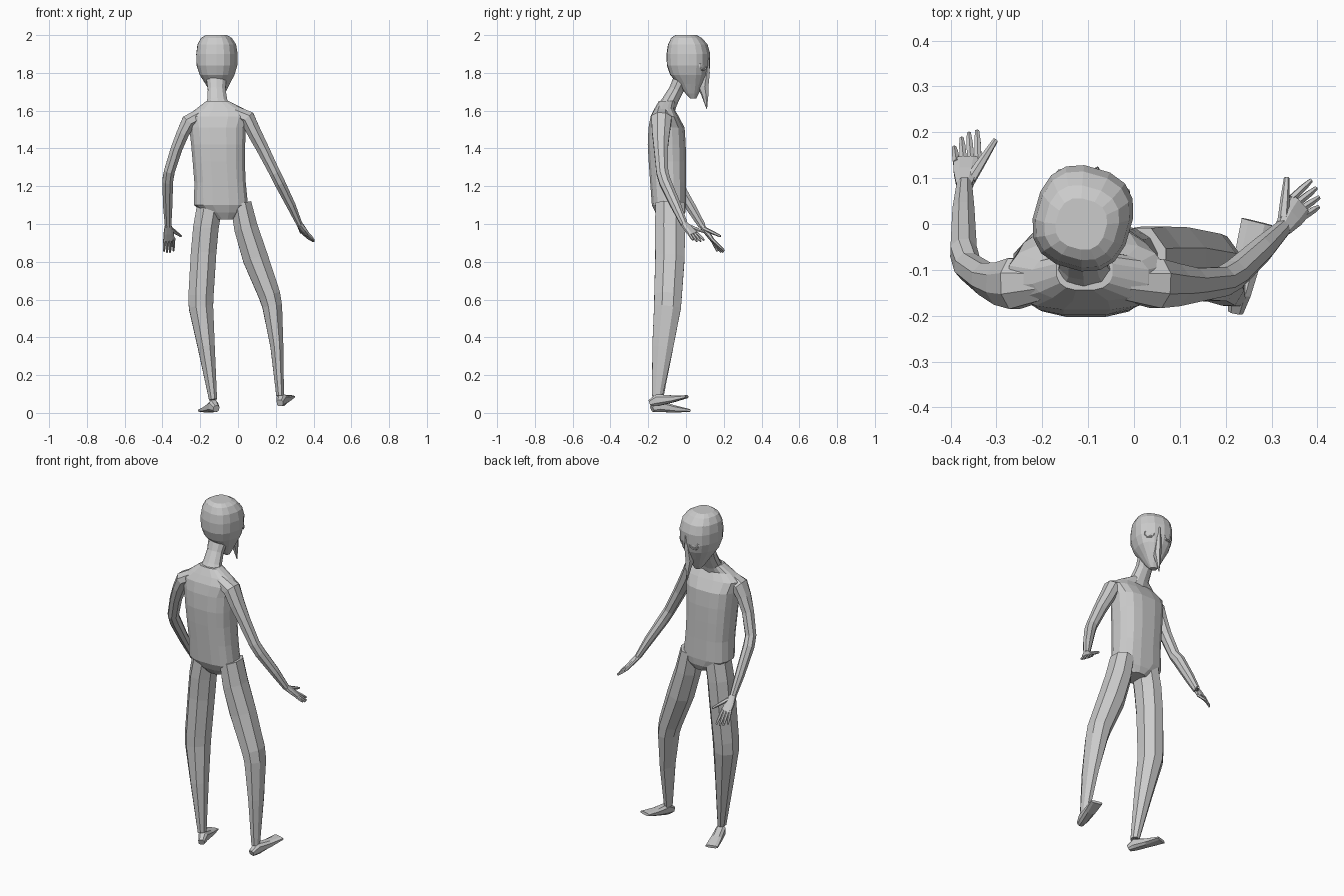
import bpy, bmesh
from math import cos, sin, pi, radians, copysign
from mathutils import Vector as V


def tube(name, rings, side=(1, 0, 0), n=8, e=2.0, axis=None):
    """Skin elliptical rings (centre, half width, half depth) along a path."""
    bm = bmesh.new()
    pts = [V(r[0]) for r in rings]
    loops = []
    for i, (p, w, d) in enumerate(rings):
        t = V(axis) if axis else pts[min(i + 1, len(pts) - 1)] - pts[max(i - 1, 0)]
        t.normalize()
        s = V(side)
        s = (s - t * s.dot(t)).normalized()
        u = t.cross(s)
        loop = []
        for k in range(n):
            a = 2 * pi * (k + 0.5) / n
            c, q = cos(a), sin(a)
            x = copysign(abs(c) ** (2 / e), c) * w
            y = copysign(abs(q) ** (2 / e), q) * d
            loop.append(bm.verts.new(pts[i] + s * x + u * y))
        loops.append(loop)
    for a, b in zip(loops, loops[1:]):
        for k in range(n):
            m = (k + 1) % n
            bm.faces.new((a[k], a[m], b[m], b[k]))
    bm.faces.new(loops[0][::-1])
    bm.faces.new(loops[-1])
    bmesh.ops.recalc_face_normals(bm, faces=bm.faces)
    me = bpy.data.meshes.new(name)
    bm.to_mesh(me)
    bm.free()
    ob = bpy.data.objects.new(name, me)
    bpy.context.collection.objects.link(ob)
    return ob


def hand(label, wrist, knuckle, side, tips, thumb):
    wrist, knuckle, side = V(wrist), V(knuckle), V(side).normalized()
    mid = wrist.lerp(knuckle, 0.5)
    tube(label + "_palm", [(wrist, .019, .015), (mid, .028, .014),
                           (knuckle, .031, .011)], side, 8, 2.6)
    for i, tip in enumerate(tips):
        base = knuckle + side * (.024 - .016 * i)
        tip = V(tip)
        tube(f"{label}_finger_{i + 1}",
             [(base.lerp(tip, -.15), .009, .009), (base.lerp(tip, .6), .008, .008),
              (tip, .005, .005)], side, 6)
    base = wrist.lerp(knuckle, .2) + side * .012
    tip = V(thumb)
    tube(label + "_thumb", [(base, .013, .011), (base.lerp(tip, .5), .010, .010),
                            (tip, .006, .006)], side, 6)


# torso with rounded-box cross-sections
tube("torso", [((-.070, -.080, 1.025), .050, .060),
               ((-.080, -.083, 1.06), .105, .080),
               ((-.090, -.090, 1.10), .145, .092),
               ((-.095, -.095, 1.22), .138, .096),
               ((-.102, -.099, 1.33), .140, .100),
               ((-.105, -.102, 1.42), .145, .102),
               ((-.108, -.103, 1.51), .152, .097),
               ((-.103, -.113, 1.57), .172, .075),
               ((-.095, -.115, 1.61), .128, .053),
               ((-.108, -.100, 1.65), .062, .045)], n=16, e=2.7, axis=(0, 0, 1))
# neck leaning forward
tube("neck", [((-.108, -.110, 1.60), .085, .050), ((-.110, -.085, 1.65), .056, .042),
              ((-.113, -.052, 1.71), .049, .038), ((-.115, -.010, 1.80), .060, .045)],
     n=10)

# head, turned slightly, with face towards +y
turn = radians(16)
face, across = V((sin(turn), cos(turn), 0)), V((cos(turn), -sin(turn), 0))


def on_head(s, f, z):
    return V((-.115, 0, z)) + across * s + face * f


head = [(2.0, .000, .055, .055), (1.985, .003, .080, .080), (1.95, .010, .100, .103),
        (1.90, .013, .107, .114), (1.84, .013, .105, .112), (1.79, .016, .090, .098),
        (1.74, .026, .062, .066), (1.69, .034, .036, .034), (1.665, .040, .020, .016)]
tube("head", [(on_head(0, f, z), w, d) for z, f, w, d in head],
     across, 16, 2.5, (0, 0, 1))
# long pointed nose hanging below the chin
nose = [(1.88, .118, .008, .010), (1.80, .106, .016, .025), (1.73, .092, .020, .032),
        (1.68, .104, .013, .019), (1.61, .114, .002, .002)]
tube("nose", [(on_head(0, f, z), w, d) for z, f, w, d in nose],
     across, 6, 2, (0, 0, 1))
# eyes: raised rim with a low eyeball
for label, sg in (("left", -1), ("right", 1)):
    look = (face + across * sg * .45).normalized()
    pos = on_head(sg * .054, .108, 1.835)
    rot = look.to_track_quat('Z', 'Y').to_euler()
    bpy.ops.mesh.primitive_torus_add(location=pos, rotation=rot, major_segments=12,
                                     minor_segments=4, major_radius=.024,
                                     minor_radius=.004)
    rim = bpy.context.object
    rim.name, rim.scale = label + "_eye_rim", (1.15, .85, 1)
    bpy.ops.mesh.primitive_uv_sphere_add(location=pos, rotation=rot, segments=10,
                                         ring_count=6, radius=.015)
    ball = bpy.context.object
    ball.name, ball.scale = label + "_eyeball", (1.2, .9, .4)

# arms, starting with the wide shoulder cap
tube("left_arm", [((-.200, -.125, 1.575), .045, .040), ((-.262, -.130, 1.54), .060, .043),
                  ((-.292, -.130, 1.48), .050, .036), ((-.325, -.120, 1.40), .038, .033),
                  ((-.363, -.092, 1.28), .033, .031), ((-.372, -.060, 1.23), .035, .031),
                  ((-.372, .025, 1.09), .029, .026), ((-.370, .085, .990), .021, .018)],
     (0, 1, 0))
tube("right_arm", [((-.020, -.125, 1.59), .045, .040), ((.050, -.130, 1.56), .058, .045),
                   ((.088, -.133, 1.48), .050, .040), ((.130, -.133, 1.40), .040, .036),
                   ((.195, -.125, 1.27), .034, .031), ((.220, -.110, 1.22), .034, .031),
                   ((.280, -.055, 1.10), .029, .026), ((.325, -.010, 1.00), .020, .017)],
     (0, 1, 0))
hand("left_hand", (-.370, .085, .990), (-.364, .140, .915), (1, .1, 0),
     [(-.342, .203, .858), (-.360, .198, .850), (-.376, .187, .850), (-.392, .167, .855)],
     (-.302, .183, .935))
hand("right_hand", (.325, -.010, 1.0), (.362, .040, .945), (-.55, .83, .1),
     [(.386, .095, .915), (.397, .078, .908), (.403, .058, .908), (.402, .037, .915)],
     (.333, .101, .955))

# legs
tube("left_leg", [((-.148, -.085, 1.11), .072, .082), ((-.170, -.085, .98), .073, .086),
                  ((-.182, -.085, .85), .073, .084), ((-.196, -.095, .62), .072, .079),
                  ((-.196, -.098, .56), .070, .077), ((-.168, -.123, .35), .049, .060),
                  ((-.132, -.150, .07), .023, .030)])
tube("right_leg", [((.015, -.085, 1.11), .060, .082), ((.042, -.085, .98), .068, .086),
                   ((.092, -.085, .82), .073, .084), ((.168, -.095, .62), .062, .079),
                   ((.182, -.098, .56), .056, .077), ((.206, -.123, .35), .037, .060),
                   ((.223, -.152, .09), .022, .030)])


# feet: wedge from heel to toe, turned outwards
def foot(name, heel, ankle, toe):
    heel, ankle, toe = V(heel), V(ankle), V(toe)
    side = (toe - heel).cross(V((0, 0, 1))).normalized()
    tube(name, [(heel, .018, .018), (ankle, .027, .033),
                (ankle.lerp(toe, .5) - V((0, 0, .003)), .032, .020),
                (toe, .036, .008)], side, 8, 2.8)


foot("left_foot", (-.115, -.180, .022), (-.130, -.145, .036), (-.180, .015, .012))
foot("right_foot", (.222, -.190, .052), (.230, -.150, .068), (.268, .005, .086))
